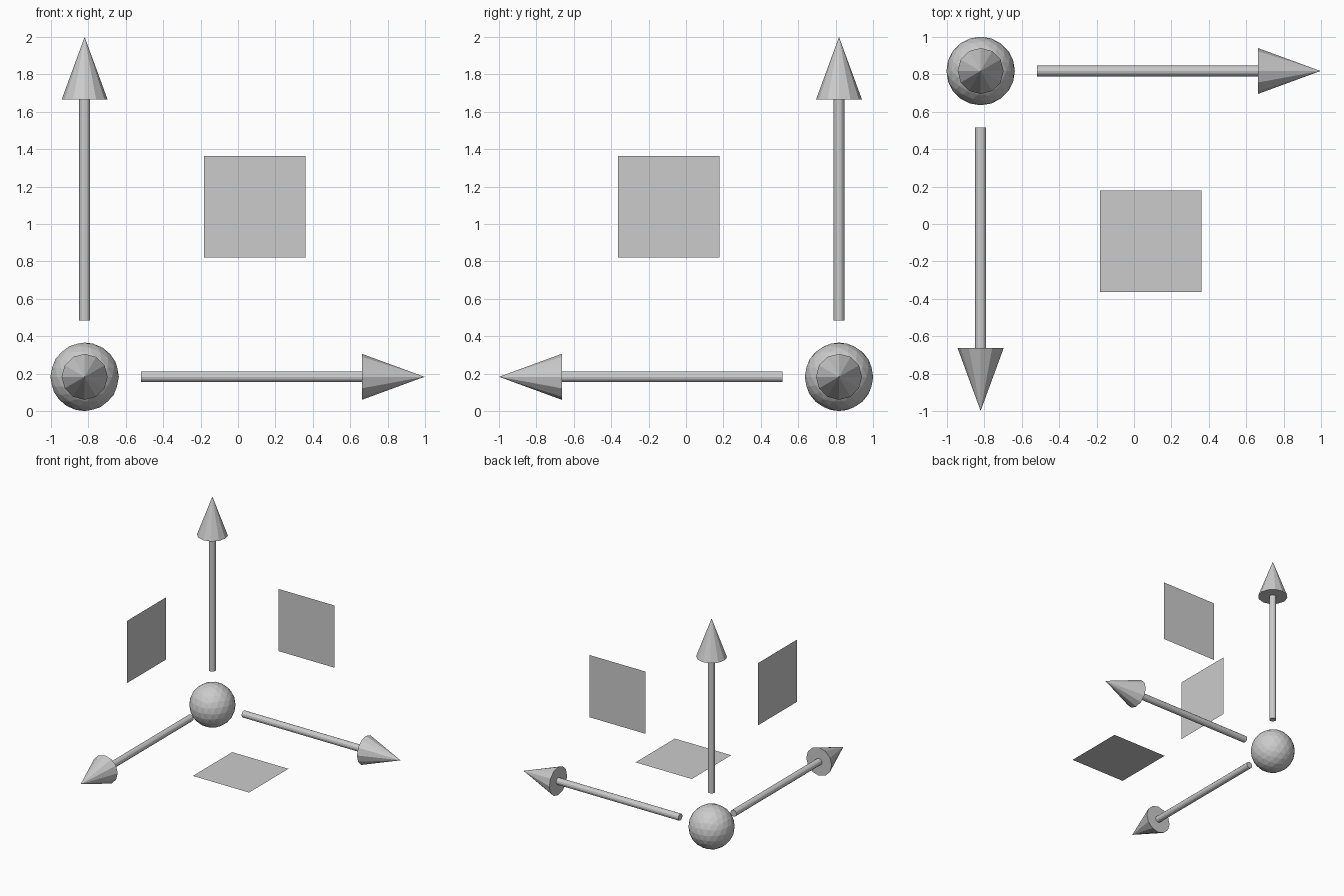
import bpy
from mathutils import Vector, Matrix

if "Cube" in bpy.data.objects:
    bpy.data.objects.remove(bpy.data.objects["Cube"])

ORIGIN = Vector((-0.82, 0.818, 0.183))
LENGTH = 1.817        # centre of ball to arrow tip
HEAD = 0.335          # arrow head length
START = 0.302         # gap between ball centre and shaft
AXES = {"right": Vector((1, 0, 0)), "front": Vector((0, -1, 0)), "up": Vector((0, 0, 1))}


def taper(name, axis, start, end, r1, r2, sides):
    """Cylinder or cone running along an axis from the ball centre."""
    bpy.ops.mesh.primitive_cone_add(
        vertices=sides, radius1=r1, radius2=r2, depth=end - start,
        location=ORIGIN + axis * (start + end) / 2,
        rotation=axis.to_track_quat('Z', 'Y').to_euler())
    bpy.context.object.name = name


# Centre ball
bpy.ops.mesh.primitive_ico_sphere_add(subdivisions=3, radius=0.183, location=ORIGIN)
bpy.context.object.name = "centre_ball"

# Three arrows
for label, axis in AXES.items():
    taper(label + "_shaft", axis, START, LENGTH - HEAD, 0.029, 0.029, 12)
    taper(label + "_arrow_head", axis, LENGTH - HEAD, LENGTH, 0.123, 0, 12)

# Three square plane handles, one between each pair of arrows
for a, b in (("right", "front"), ("right", "up"), ("front", "up")):
    normal = AXES[a].cross(AXES[b])
    bpy.ops.mesh.primitive_plane_add(
        size=0.543, location=ORIGIN + (AXES[a] + AXES[b]) * 0.91,
        rotation=Matrix((AXES[a], AXES[b], normal)).transposed().to_euler())
    bpy.context.object.name = f"{a}_{b}_plane_handle"
